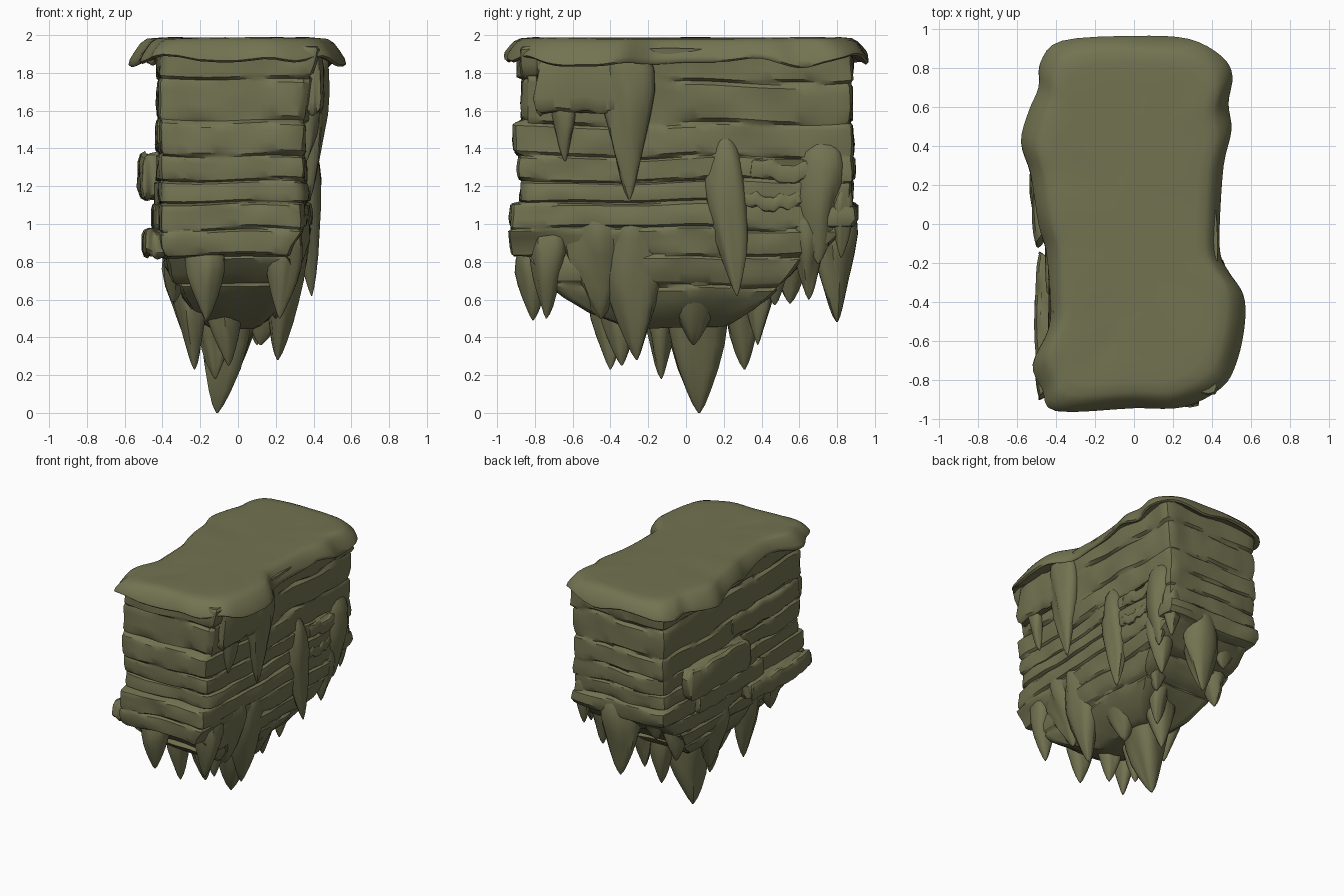
import bpy, bmesh, math, random
from mathutils import Vector, noise

random.seed(4)
if "Cube" in bpy.data.objects:
    bpy.data.objects.remove(bpy.data.objects["Cube"])

rock = bpy.data.materials.new("mossy_olive_rock")
rock.use_nodes = True
OLIVE = (0.17, 0.17, 0.083, 1)
rock.diffuse_color = OLIVE
bsdf = rock.node_tree.nodes["Principled BSDF"]
bsdf.inputs["Base Color"].default_value = OLIVE
bsdf.inputs["Roughness"].default_value = 0.9


def loft(name, rings, angle=35):
    """Skin a stack of equal-length closed rings and cap both ends."""
    bm = bmesh.new()
    rows = [[bm.verts.new(p) for p in ring] for ring in rings]
    n = len(rows[0])
    for a, b in zip(rows, rows[1:]):
        for i in range(n):
            j = (i + 1) % n
            bm.faces.new((a[i], a[j], b[j], b[i]))
    bm.faces.new(rows[0])
    bm.faces.new(rows[-1])
    bmesh.ops.recalc_face_normals(bm, faces=bm.faces)
    mesh = bpy.data.meshes.new(name)
    bm.to_mesh(mesh)
    bm.free()
    mesh.materials.append(rock)
    obj = bpy.data.objects.new(name, mesh)
    bpy.context.collection.objects.link(obj)
    bpy.ops.object.select_all(action='DESELECT')
    obj.select_set(True)
    bpy.context.view_layer.objects.active = obj
    bpy.ops.object.shade_smooth_by_angle(angle=math.radians(angle))
    return obj


def lerp_table(table, z):
    """Interpolate rows of (z, values...) sorted from high to low z."""
    for hi, lo in zip(table, table[1:]):
        if z >= lo[0]:
            t = min(1, (hi[0] - z) / (hi[0] - lo[0]))
            return [a + (b - a) * t for a, b in zip(hi[1:], lo[1:])]
    return table[-1][1:]


def smooth_loop(points, steps):
    """Closed Catmull-Rom curve through the points."""
    pts = [Vector(p) for p in points]
    n, out = len(pts), []
    for i in range(n):
        a, b, c, d = (pts[(i + k) % n] for k in (-1, 0, 1, 2))
        for s in range(steps):
            t = s / steps
            out.append(0.5 * (2 * b + (c - a) * t + (2 * a - 5 * b + 4 * c - d) * t ** 2
                              + (3 * b - a - 3 * c + d) * t ** 3))
    return out


# Overhanging top slab with a drooping rim
outline = smooth_loop([
    (-.37, .94), (0, .965), (.28, .95), (.45, .86), (.505, .76), (.485, .62), (.5, .48),
    (.46, .3), (.44, 0), (.445, -.16), (.49, -.25), (.56, -.36), (.57, -.5), (.53, -.7),
    (.45, -.84), (.25, -.94), (0, -.945), (-.4, -.96), (-.47, -.85), (-.52, -.72),
    (-.44, -.54), (-.43, -.38), (-.45, -.15), (-.49, 0), (-.53, .25), (-.58, .42),
    (-.54, .58), (-.49, .7), (-.48, .83)], 4)


def lid_ring(inset, z, droop):
    ring = []
    for p in outline:
        wave = noise.noise((p.x * 4, p.y * 4, 1)) * 0.05 * droop
        sag = -0.02 * droop * max(0, abs(p.x) - 0.42) / 0.1
        lump = noise.noise((p.x * 3, p.y * 3, inset)) * 0.006
        ring.append((p.x * (1 - inset / 0.5), p.y * (1 - inset / 0.95), z + wave + sag + lump))
    return ring


loft("top_slab", [lid_ring(*r) for r in (
    (.2, 1.88, 0), (.11, 1.9, .3), (.04, 1.885, 1), (.012, 1.868, 1), (0, 1.878, 1),
    (.006, 1.9, .8), (.03, 1.935, .5), (.055, 1.965, .2), (.085, 1.982, 0), (.14, 1.987, 0),
    (.25, 1.985, 0), (.4, 1.985, 0))], 60)

# Layered rock body: z, x min, x max, y min, y max, narrowing of the front right corner
extents = [
    (1.93, -.42, .43, -.88, .88, 0), (1.6, -.42, .4, -.88, .88, .04),
    (1.3, -.42, .39, -.88, .88, .05), (1.0, -.42, .39, -.88, .87, .04),
    (.9, -.41, .37, -.88, .74, .08), (.82, -.39, .36, -.87, .64, .1),
    (.72, -.35, .33, -.78, .56, .05), (.62, -.31, .27, -.66, .46, .03),
    (.52, -.24, .18, -.47, .3, 0), (.45, -.15, .08, -.25, .2, 0)]
# Strata: top z, outward push on the front face
strata = [(1.93, 0), (1.76, -.005), (1.53, .025), (1.36, 0), (1.23, -.005),
          (1.11, .05), (.97, .05), (.83, -.05), (.68, 0), (.45, 0)]
SIDE, END = 40, 18


def unit_box():
    """Points on a square from -1 to 1, walked once around."""
    for k in range(END):
        yield -1 + 2 * k / END, -1
    for k in range(SIDE):
        yield 1, -1 + 2 * k / SIDE
    for k in range(END):
        yield 1 - 2 * k / END, 1
    for k in range(SIDE):
        yield -1, 1 - 2 * k / SIDE


def body_ring(z, layer, push, shrink):
    x0, x1, y0, y1, narrow = lerp_table(extents, z)
    ring = []
    for u, v in unit_box():
        x, y = (x0 + x1) / 2 + u * (x1 - x0) / 2, (y0 + y1) / 2 + v * (y1 - y0) / 2
        x -= narrow * max(0, u) * max(0, -v)
        blocks = noise.noise((x * 2.5, y * 2.5, layer * 3.7)) * 0.025
        grain = noise.noise((x * 6, y * 6, z * 8)) * 0.015
        depth = max(0, 0.45 + 1.6 * noise.noise((x * 4, y * 4, layer * 2.3)))
        corner = abs(u) > 0.99 and abs(v) > 0.99
        d = blocks + grain - shrink * depth - 0.012 * corner
        if abs(u) > 0.99:
            x += d * u
        if abs(v) > 0.99:
            y += (d + push * (1 if v < 0 else 0.4)) * v
        ring.append((x, y, z + noise.noise((x * 2, y * 2, z * 1.5)) * 0.03))
    return ring


rings = []
for i, ((top, push), (bottom, _)) in enumerate(zip(strata, strata[1:])):
    h = top - bottom
    for t, shrink in ((.04, .025), (.12, .003), (.3, 0), (.6, -.004), (.88, 0), (.96, .02)):
        rings.append(body_ring(top - h * t, i, push, shrink))
loft("layered_rock_body", rings, 32)

# Tapering hanging rock
PROFILE = [(0, .55), (.06, .82), (.16, .96), (.3, 1), (.45, .92), (.6, .75), (.74, .56),
           (.87, .34), (.95, .18), (1, .03)]


def spike(name, top, tip, rx, ry, sides=20):
    top, tip = Vector(top), Vector(tip)
    seed = random.uniform(0, 50)
    rings = []
    for t, r in PROFILE:
        c = top.lerp(tip, t)
        ring = []
        for k in range(sides):
            a = math.tau * k / sides
            ridge = 1 + 0.35 * noise.noise((math.cos(a) * 1.5, math.sin(a) * 1.5, seed + t * 2))
            ring.append((c.x + math.cos(a) * rx * r * ridge, c.y + math.sin(a) * ry * r * ridge, c.z))
        rings.append(ring)
    return loft(name, rings, 50)


# Spikes below the body: top point, tip point, radii
for s in [((.02, .05, .9), (-.11, .07, 0), .18, .19),
          ((.29, -.29, 1.05), (.21, -.26, .28), .12, .15),
          ((-.1, -.36, .85), (-.05, -.34, .25), .12, .11),
          ((-.14, -.15, .75), (-.12, -.13, .18), .11, .09),
          ((0, .27, .9), (0, .31, .23), .13, .12),
          ((-.17, -.8, .95), (-.17, -.81, .49), .11, .09),
          ((.25, -.72, 1), (.22, -.74, .5), .1, .1),
          ((.03, .76, 1.15), (.02, .8, .48), .15, .12),
          ((.3, .64, 1.1), (.28, .65, .6), .1, .09),
          ((.22, .46, 1.05), (.18, .47, .57), .13, .11)]:
    spike("hanging_spike", *s)
for s in [((.2, .06, .95), (.12, .04, .36), .17, .17),
          ((-.27, .08, .95), (-.24, .05, .32), .12, .13),
          ((-.26, -.4, .9), (-.23, -.4, .23), .1, .12),
          ((.1, .4, .85), (.1, .38, .36), .09, .08),
          ((-.3, -.6, .95), (-.34, -.58, .58), .09, .14),
          ((-.28, .5, 1.1), (-.3, .55, .58), .12, .14),
          ((-.2, .72, 1.15), (-.24, .72, .8), .12, .1),
          ((.24, -.5, 1.1), (.2, -.45, .5), .14, .18)]:
    spike("small_hanging_spike", *s)

# Drips clinging to the right-hand wall
for s in [((.41, -.32, 1.95), (.38, -.3, 1.13), .08, .13),
          ((.4, -.65, 1.68), (.36, -.64, 1.33), .05, .06),
          ((.34, .2, 1.45), (.39, .27, .62), .085, .12),
          ((.35, .72, 1.42), (.35, .7, .79), .08, .13),
          ((.33, .83, 1.2), (.33, .82, .82), .07, .06)]:
    spike("wall_drip", *s)


# Broken ledges: centre and half sizes of rough blocks
def ledge(name, centre, half):
    cx, cy, cz = centre
    rings = []
    for dz, s in ((1, .6), (.9, .85), (.55, 1), (-.5, 1), (-.88, .88), (-1, .6)):
        ring = []
        for u, v in unit_box():
            n = 1 + 0.12 * noise.noise((u * 2 + cx * 9, v * 2 + cy * 9, dz))
            m = s * n * (1 - 0.3 * abs(u * v) ** 4)
            edge = 1 - (1 - s) * half[0] / half[1]
            ring.append((cx + u * half[0] * m, cy + v * half[1] * n * edge,
                         cz + dz * half[2] + 0.03 * noise.noise((u, v * 3, cy))))
        rings.append(ring)
    return loft(name, rings, 40)


for s in [((-.44, .27, 1.25), (.09, .37, .12)),
          ((-.43, -.52, .9), (.08, .36, .07)),
          ((-.42, .05, 1.03), (.04, .4, .07)),
          ((-.4, -.4, 1.47), (.04, .42, .08)),
          ((.39, -.52, 1.74), (.065, .27, .15)),
          ((.36, .45, 1.12), (.05, .15, .04)),
          ((.36, .55, 1.28), (.05, .2, .05))]:
    ledge("broken_ledge", *s)
